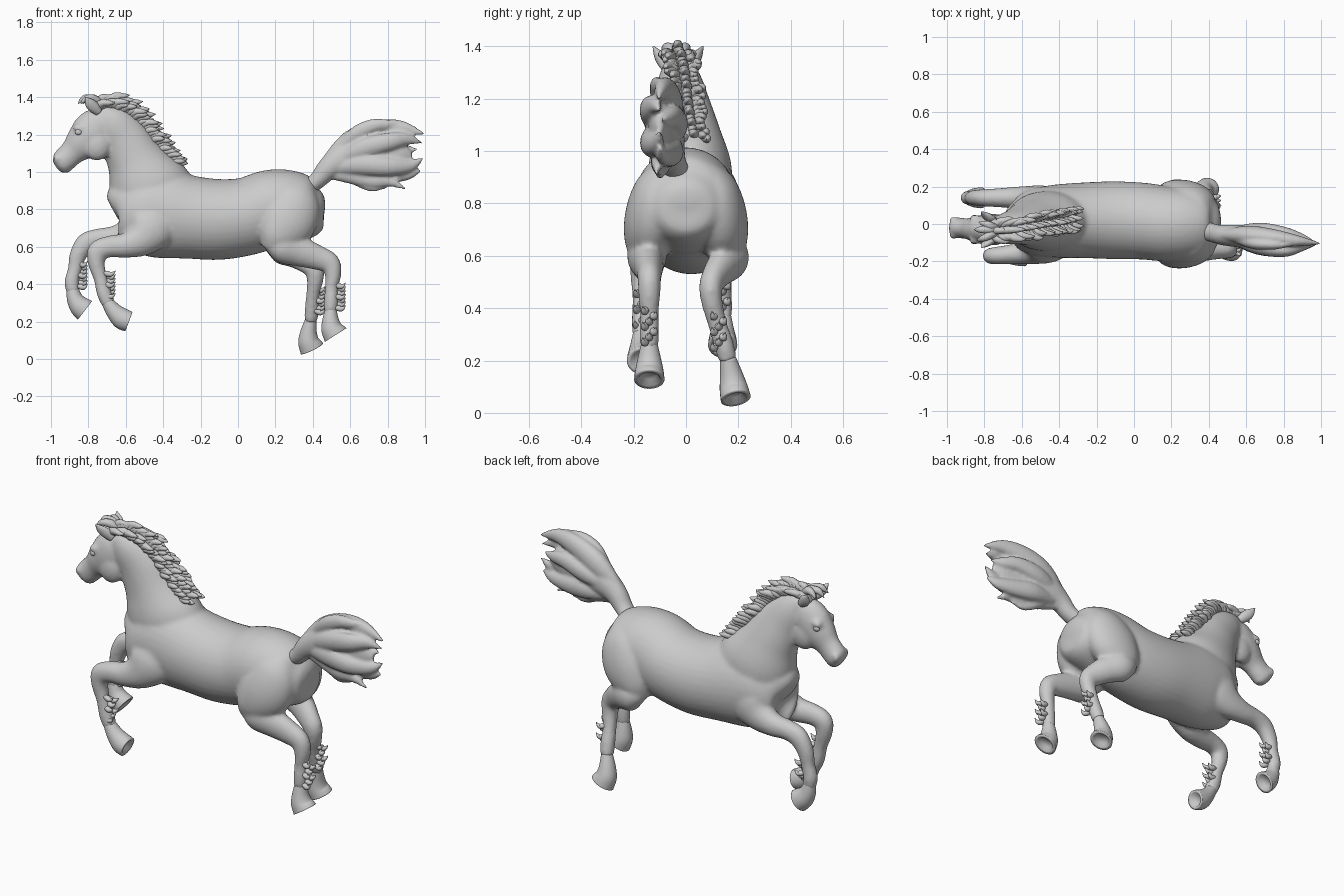
import bpy, bmesh, random
from math import sin, cos, pi
from mathutils import Vector, Matrix

random.seed(4)


def spline(pts, steps):
    """Catmull-Rom through tuples of any length."""
    out = []
    for i in range(len(pts) - 1):
        p0, p1, p2 = pts[max(i - 1, 0)], pts[i], pts[i + 1]
        p3 = pts[min(i + 2, len(pts) - 1)]
        for s in range(steps):
            t = s / steps
            out.append([0.5 * (2 * b + (c - a) * t + (2 * a - 5 * b + 4 * c - d) * t * t
                               + (3 * b - a - 3 * c + d) * t ** 3)
                        for a, b, c, d in zip(p0, p1, p2, p3)])
    out.append(list(pts[-1]))
    return out


def loft(bm, secs, n=24, steps=5, cup=False):
    """Tube through sections (x, y, z, half size in the xz plane, half size in y)."""
    secs = spline(secs, steps)
    pos = [Vector(s[:3]) for s in secs]
    rings = []
    for i, s in enumerate(secs):
        t = (pos[min(i + 1, len(pos) - 1)] - pos[max(i - 1, 0)]).normalized()
        side = Vector((0, 1, 0))
        side = (side - t * side.dot(t)).normalized()
        rings.append((pos[i], side.cross(t), side, max(s[3], .002), max(s[4], .002)))
    if cup:  # hollow sole
        c, u, v, a, b = rings[-1]
        rings.append((c, u, v, a * .72, b * .72))
        rings.append((c - t * .022, u, v, a * .5, b * .5))
    loops = [[bm.verts.new(c + u * a * cos(2 * pi * k / n) + v * b * sin(2 * pi * k / n))
              for k in range(n)] for c, u, v, a, b in rings]
    for r0, r1 in zip(loops, loops[1:]):
        for k in range(n):
            bm.faces.new((r0[k], r0[(k + 1) % n], r1[(k + 1) % n], r1[k]))
    bm.faces.new(loops[0][::-1])
    bm.faces.new(loops[-1])


def blob(bm, loc, size):
    m = Matrix.Translation(loc) @ Matrix.Diagonal((*size, 1))
    bmesh.ops.create_uvsphere(bm, u_segments=20, v_segments=12, radius=1, matrix=m)


def lock(bm, pts, r, flat=1.0, n=10):
    """Tapering strand of hair."""
    prof = [.55, 1, .9, .6, .08]
    loft(bm, [(*p, r * k, r * k * flat) for p, k in zip(spline_to5(pts), prof)], n, 4)


def spline_to5(pts):
    return pts if len(pts) == 5 else spline(pts, 2)[:5]


def finish(bm, name, voxel=0, smooth=0):
    bmesh.ops.recalc_face_normals(bm, faces=bm.faces)
    for f in bm.faces:
        f.smooth = True
    me = bpy.data.meshes.new(name)
    bm.to_mesh(me)
    bm.free()
    ob = bpy.data.objects.new(name, me)
    bpy.context.collection.objects.link(ob)
    if voxel:
        m = ob.modifiers.new("blend", 'REMESH')
        m.mode, m.voxel_size, m.use_smooth_shade = 'VOXEL', voxel, True
    if smooth:
        m = ob.modifiers.new("soften", 'SMOOTH')
        m.factor, m.iterations = .5, smooth
    return ob


body = bmesh.new()

# torso
loft(body, [(-.665, .01, .79, .05, .05), (-.635, .01, .80, .16, .125), (-.55, .01, .785, .215, .175),
            (-.42, .015, .78, .24, .195), (-.25, .02, .757, .222, .203), (-.1, .02, .746, .216, .208),
            (.05, .015, .763, .208, .205), (.18, 0, .805, .207, .2), (.30, 0, .81, .195, .19),
            (.40, 0, .805, .155, .155), (.45, 0, .81, .09, .1), (.465, 0, .81, .02, .03)], 36)
# neck
loft(body, [(-.38, .02, .78, .22, .15), (-.48, .015, .93, .215, .16), (-.55, .005, 1.07, .157, .125),
            (-.61, -.01, 1.18, .132, .1), (-.68, -.025, 1.265, .105, .083),
            (-.74, -.03, 1.32, .055, .055)], 32)
# head
loft(body, [(-.70, -.03, 1.30, .04, .04), (-.735, -.03, 1.262, .1, .07), (-.785, -.03, 1.2, .115, .08),
            (-.84, -.028, 1.148, .094, .072), (-.885, -.025, 1.105, .07, .056),
            (-.925, -.022, 1.067, .066, .055), (-.953, -.02, 1.045, .058, .054),
            (-.975, -.02, 1.03, .028, .03)], 28)
for s in (-1, 1):
    blob(body, (-.755, -.03 + s * .04, 1.145), (.075, .045, .085))       # cheek
    blob(body, (-.85, -.03 + s * .058, 1.235), (.032, .022, .022))       # brow
    blob(body, (-.965, -.02 + s * .04, 1.07), (.024, .02, .026))         # nostril flare
blob(body, (-.925, -.02, 1.015), (.036, .036, .022))                     # chin

# front legs: shoulder to pastern
loft(body, [(-.43, -.09, .80, .1, .07), (-.46, -.12, .71, .13, .085), (-.52, -.14, .64, .095, .075),
            (-.6, -.155, .608, .068, .06), (-.69, -.165, .6, .058, .05), (-.75, -.17, .575, .056, .046),
            (-.757, -.17, .51, .045, .041), (-.735, -.17, .43, .037, .035), (-.715, -.17, .35, .04, .038),
            (-.69, -.17, .29, .036, .035)])
loft(body, [(-.45, .1, .82, .1, .07), (-.49, .12, .74, .13, .085), (-.56, .13, .68, .095, .075),
            (-.65, .14, .65, .066, .058), (-.74, .14, .643, .055, .05), (-.81, .14, .62, .056, .046),
            (-.855, .14, .555, .046, .041), (-.872, .14, .48, .038, .035), (-.889, .14, .41, .039, .037),
            (-.88, .14, .355, .036, .035)])

# hind legs: thighs, then stifle to pastern
for s in (-1, 1):
    loft(body, [(.36, s * .06, .93, .05, .05), (.32, s * .1, .85, .13, .095),
                (.265, s * .13, .74, .155, .105), (.2, s * .148, .645, .11, .085),
                (.155, s * .15, .585, .04, .04)], 28)
loft(body, [(.16, -.15, .615, .04, .045), (.23, -.15, .6, .085, .075), (.33, -.145, .573, .08, .062),
            (.43, -.14, .54, .066, .05), (.492, -.14, .51, .056, .045), (.508, -.14, .45, .044, .042),
            (.5, -.14, .38, .036, .036), (.498, -.14, .31, .039, .038), (.495, -.14, .25, .035, .035)])
loft(body, [(.16, .17, .615, .04, .045), (.23, .17, .595, .085, .072), (.31, .14, .56, .076, .06),
            (.37, .11, .52, .065, .05), (.408, .095, .48, .055, .045), (.412, .1, .42, .044, .041),
            (.4, .12, .34, .036, .036), (.395, .145, .26, .039, .038), (.388, .16, .2, .035, .035)])
finish(body, "body", .011, 7)

# hooves with hollow soles
hooves = {
    "near_front_hoof": [(-.705, -.17, .315, .03, .03), (-.665, -.17, .258, .044, .043),
                        (-.622, -.17, .217, .057, .053), (-.583, -.17, .2, .055, .056)],
    "far_front_hoof": [(-.887, .14, .385, .03, .03), (-.873, .14, .325, .043, .042),
                       (-.848, .14, .285, .056, .052), (-.818, .14, .26, .062, .056)],
    "near_hind_hoof": [(.497, -.14, .27, .03, .03), (.495, -.14, .21, .044, .044),
                       (.502, -.14, .163, .058, .054), (.522, -.14, .128, .068, .058)],
    "far_hind_hoof": [(.39, .16, .21, .03, .03), (.378, .173, .145, .044, .044),
                      (.378, .182, .095, .057, .054), (.395, .19, .055, .066, .058)],
}
for name, secs in hooves.items():
    bm = bmesh.new()
    loft(bm, secs, 28, 6, cup=True)
    finish(bm, name)

# feathering behind the lower legs
feathers = {"near_front_feather": (-.715, -.17, .40, .07), "far_front_feather": (-.85, .14, .45, .055),
            "near_hind_feather": (.525, -.14, .335, .06), "far_hind_feather": (.42, .125, .315, .055)}
for name, (x, y, z, reach) in feathers.items():
    bm = bmesh.new()
    for k in range(7):
        h = (k - 3) * .02
        dy = (k % 3 - 1) * .018
        b = Vector((x - .01, y + dy * .6, z + h))
        lock(bm, [b, b + Vector((reach * .35, dy * .3, -.004)), b + Vector((reach * .6, dy * .5, -.008)),
                  b + Vector((reach * .8, dy * .7, -.002)), b + Vector((reach, dy * .8, .012))], .015)
    finish(bm, name)

# ears and eyes
for s, side in ((-1, "near"), (1, "far")):
    bm = bmesh.new()
    y = -.03
    loft(bm, [(-.745, y + s * .045, 1.32, .022, .02), (-.77, y + s * .06, 1.345, .03, .022),
              (-.795, y + s * .078, 1.37, .026, .016), (-.815, y + s * .095, 1.40, .003, .003)], 16)
    finish(bm, side + "_ear")
    bm = bmesh.new()
    blob(bm, (-.853, y + s * .066, 1.213), (.019, .012, .016))
    finish(bm, side + "_eye")

# mane: strands swept back from the crest
mane = bmesh.new()
crest = spline([(-.77, -.035, 1.345), (-.68, -.03, 1.355), (-.59, -.015, 1.32), (-.51, 0, 1.235),
                (-.44, .01, 1.14), (-.36, .03, 1.04)], 6)
for i, p in enumerate(crest):
    f = i / (len(crest) - 1)
    for s in (-1, 0, 1):
        b = Vector(p) + Vector((-.01, s * .014, -.015))
        size = random.uniform(.75, 1.1) * (1 - .25 * f)
        out = Vector((.055 + .025 * f, 0, .085 - .015 * f)) * size
        if s:
            out.z *= .55
        lean = Vector((0, s * random.uniform(.025, .05), 0))
        back = Vector((.05, 0, -.012)) * size
        lock(mane, [b, b + out * .4 + lean * .4, b + out * .75 + lean * .8,
                    b + out * .9 + back * .6 + lean, b + out + back + lean * .9], .021)
# forelock
for dy, dx in ((-.03, 0), (0, -.015), (.02, .01)):
    b = Vector((-.72, -.03 + dy * .4, 1.355))
    lock(mane, [b, b + Vector((-.04, dy * .4, .03)), b + Vector((-.075 + dx, dy, .04)),
                b + Vector((-.10 + dx, dy * 1.3, .03)), b + Vector((-.12 + dx, dy * 1.6, .01))], .022)
finish(mane, "mane")

# tail: dock and flowing locks
tail = bmesh.new()
loft(tail, [(.37, -.03, .91, .04, .05), (.43, -.05, .96, .048, .05), (.485, -.06, 1.02, .062, .055),
            (.56, -.065, 1.065, .085, .06), (.66, -.08, 1.085, .115, .06), (.77, -.095, 1.09, .125, .05),
            (.87, -.1, 1.09, .08, .035), (.93, -.1, 1.09, .015, .01)])
strands = [
    ([(.47, -.06, 1.04), (.60, -.06, 1.15), (.73, -.07, 1.215), (.87, -.09, 1.235), (1.0, -.105, 1.2)], .068),
    ([(.52, -.07, 1.1), (.63, -.1, 1.2), (.72, -.11, 1.245), (.80, -.11, 1.255), (.90, -.1, 1.265)], .042),
    ([(.52, -.08, 1.05), (.66, -.12, 1.12), (.80, -.14, 1.16), (.90, -.12, 1.175), (.985, -.1, 1.155)], .055),
    ([(.52, -.04, 1.05), (.66, -.03, 1.1), (.79, -.045, 1.13), (.89, -.07, 1.12), (.96, -.09, 1.12)], .05),
    ([(.52, -.08, 1.02), (.66, -.12, 1.04), (.80, -.135, 1.03), (.92, -.11, 1.035), (.99, -.1, 1.075)], .058),
    ([(.55, -.05, 1.0), (.68, -.05, 1.0), (.80, -.07, .99), (.91, -.09, .99), (.98, -.1, 1.01)], .055),
    ([(.48, -.06, .99), (.60, -.08, .985), (.71, -.1, .955), (.81, -.11, .95), (.90, -.11, .905)], .048),
    ([(.54, -.06, .99), (.62, -.07, .97), (.68, -.09, .935), (.73, -.1, .915), (.80, -.1, .915)], .034),
]
for pts, r in strands:
    lock(tail, pts, r, .75, 16)
finish(tail, "tail", .009, 3)
